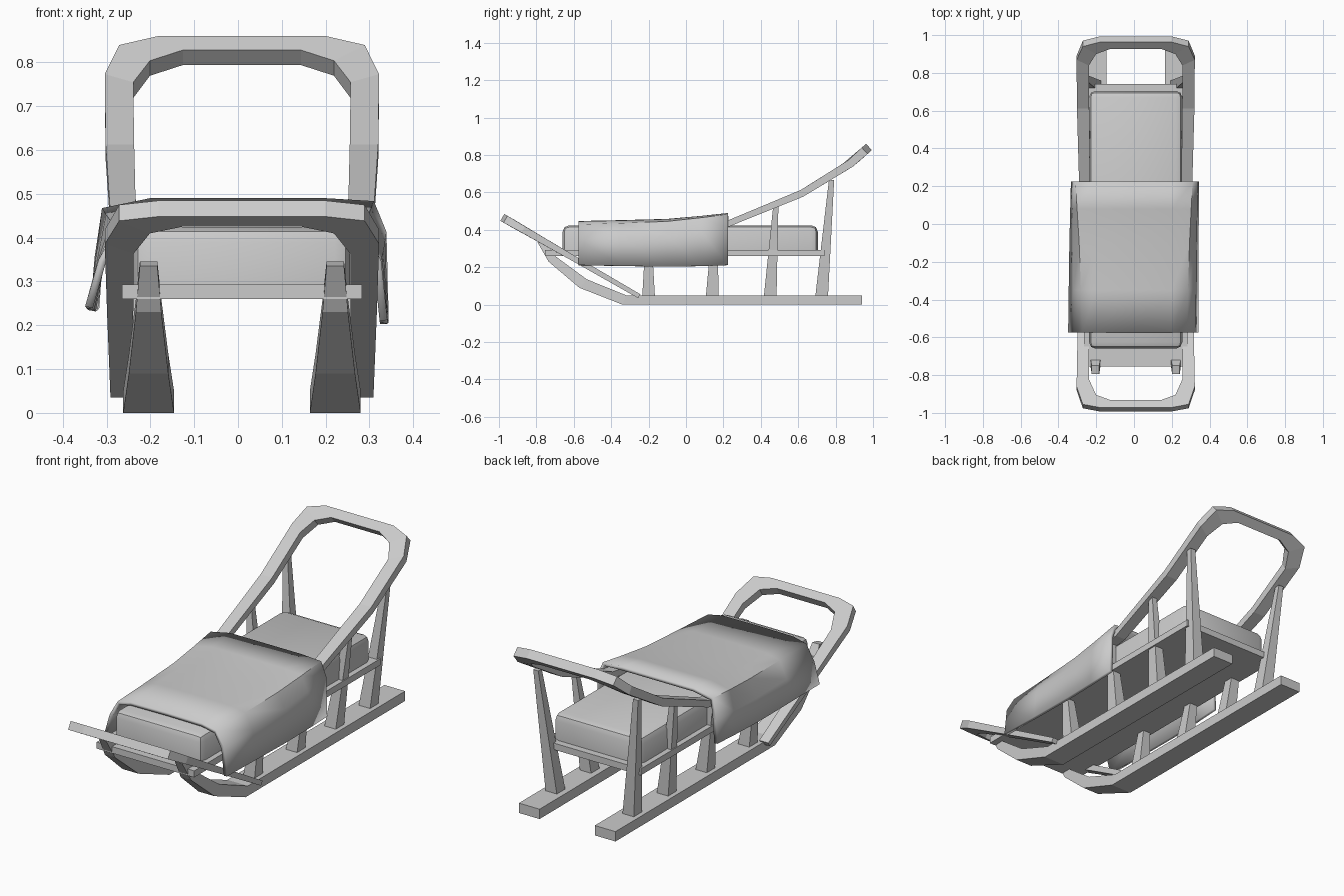
import bpy, bmesh
from mathutils import Vector

if "Cube" in bpy.data.objects:
    bpy.data.objects.remove(bpy.data.objects["Cube"])

CX = 0.009  # symmetry plane of the frame


def make(name, bm, loc=(0, 0, 0), mirror=False):
    me = bpy.data.meshes.new(name)
    bm.to_mesh(me)
    bm.free()
    ob = bpy.data.objects.new(name, me)
    ob.location = loc
    bpy.context.collection.objects.link(ob)
    if mirror:
        m = ob.modifiers.new("mirror", 'MIRROR')
        m.merge_threshold = 0.0005
    return ob


def loft(rings, closed=True, cap_end=True):
    bm = bmesh.new()
    vs = [[bm.verts.new(p) for p in r] for r in rings]
    n = len(vs[0])
    for a, b in zip(vs, vs[1:]):
        for i in range(n if closed else n - 1):
            j = (i + 1) % n
            bm.faces.new((a[i], a[j], b[j], b[i]))
    if closed:
        bm.faces.new(vs[0])
        if cap_end:
            bm.faces.new(vs[-1])
        bmesh.ops.recalc_face_normals(bm, faces=bm.faces)
    return bm


def height(curve, y):
    # height and surface normal on a side-view polyline sorted by y
    for k in range(len(curve) - 1):
        (y0, z0), (y1, z1) = curve[k], curve[k + 1]
        if y <= y1 or k == len(curve) - 2:
            s = (z1 - z0) / (y1 - y0)
            return z0 + s * (y - y0), Vector((0, -s, 1)).normalized()


def hoop(name, curve, stations):
    # half of a flat U-shaped bar: (outer x, outer y, inner x, inner y, thickness)
    rings = []
    for ox, oy, ix, iy, t in stations:
        zo, no = height(curve, oy)
        zi, ni = height(curve, iy)
        o, i = Vector((ox, oy, zo)), Vector((ix, iy, zi))
        rings.append([o + no * t / 2, o - no * t / 2, i - ni * t / 2, i + ni * t / 2])
    return make(name, loft(rings, cap_end=False), (CX, 0, 0), True)


def shade(ob, angle=0.6):
    bpy.ops.object.select_all(action='DESELECT')
    ob.select_set(True)
    bpy.context.view_layer.objects.active = ob
    bpy.ops.object.shade_smooth_by_angle(angle=angle)


# Runners, curving up and narrowing at the front
prof = [(0.94, 0, 0.94, 0.05, 0.058), (-0.34, 0, -0.32, 0.05, 0.058),
        (-0.57, 0.09, -0.53, 0.135, 0.045), (-0.735, 0.23, -0.70, 0.26, 0.029),
        (-0.795, 0.335, -0.75, 0.345, 0.02)]
make("runners", loft([[(0.213 - w, ya, za), (0.213 + w, ya, za),
                       (0.213 + w, yb, zb), (0.213 - w, yb, zb)]
                      for ya, za, yb, zb, w in prof]), (CX, 0, 0), True)

# Rear handlebar with side rails running forward under the blanket
hoop("handlebar",
     [(-0.15, 0.385), (0.23, 0.435), (0.62, 0.595), (0.88, 0.755), (0.978, 0.843)],
     [(0.29, -0.15, 0.24, -0.15, 0.03), (0.300, 0.23, 0.242, 0.23, 0.034),
      (0.311, 0.62, 0.246, 0.62, 0.038), (0.313, 0.88, 0.248, 0.85, 0.042),
      (0.28, 0.955, 0.21, 0.915, 0.046), (0.19, 0.978, 0.135, 0.942, 0.046),
      (0, 0.978, 0, 0.942, 0.046)])

# Front bumper bow
hoop("front_bow",
     [(-0.985, 0.468), (-0.25, 0.045)],
     [(0.300, -0.25, 0.250, -0.25, 0.024), (0.308, -0.6, 0.248, -0.6, 0.03),
      (0.313, -0.87, 0.248, -0.83, 0.038), (0.28, -0.965, 0.21, -0.915, 0.042),
      (0.19, -0.982, 0.135, -0.942, 0.042), (0, -0.982, 0, -0.942, 0.042)])

# Tapered posts: bottom y, top y, top z, top x
for k, (yb, yt, zt, xt) in enumerate([(-0.2, -0.2, 0.39, 0.255), (0.14, 0.155, 0.42, 0.265),
                                      (0.45, 0.48, 0.525, 0.275), (0.725, 0.778, 0.665, 0.28)]):
    rings = []
    for x, y, z, wx, wy in ((0.215, yb, 0.04, 0.032, 0.034), (xt, yt, zt, 0.014, 0.014)):
        rings.append([(x - wx, y - wy, z), (x + wx, y - wy, z),
                      (x + wx, y + wy, z), (x - wx, y + wy, z)])
    make("post_%d" % (k + 1), loft(rings), (CX, 0, 0), True)


def box(lo, hi):
    rings = [[(lo[0], lo[1], z), (hi[0], lo[1], z), (hi[0], hi[1], z), (lo[0], hi[1], z)]
             for z in (lo[2], hi[2])]
    return loft(rings)


# Deck board
make("deck", box((-0.274, -0.755, 0.26), (0.274, 0.74, 0.293)), (CX, 0, 0))

# Cushion with rounded sides and top
bm = box((-0.247, -0.66, 0.285), (0.247, 0.705, 0.424))
edges = [e for e in bm.edges if max(v.co.z for v in e.verts) > 0.4]
bmesh.ops.bevel(bm, geom=edges, offset=0.035, segments=2, profile=0.5, affect='EDGES')
shade(make("cushion", bm, (CX, 0, 0)))

# Blanket draped over cushion and rails
front = [(-0.34, 0.245), (-0.31, 0.35), (-0.268, 0.425), (-0.2, 0.44), (0, 0.442),
         (0.2, 0.44), (0.275, 0.425), (0.318, 0.35), (0.332, 0.215)]
rear = [(-0.325, 0.245), (-0.318, 0.36), (-0.304, 0.465), (-0.2, 0.485), (0, 0.485),
        (0.2, 0.485), (0.305, 0.48), (0.33, 0.415), (0.335, 0.215)]
rings = []
for y, f, dz in ((-0.575, 0, 0), (-0.35, 0.2, -0.004), (-0.1, 0.45, -0.008),
                 (0.08, 0.75, -0.005), (0.225, 1, 0)):
    rings.append([(a[0] + (b[0] - a[0]) * f, y, a[1] + (b[1] - a[1]) * f + dz)
                  for a, b in zip(front, rear)])
blanket = make("blanket", loft(rings, closed=False), (0, 0, -0.004))
sol = blanket.modifiers.new("thickness", 'SOLIDIFY')
sol.thickness = 0.018
sol.offset = 0
shade(blanket, 0.9)
